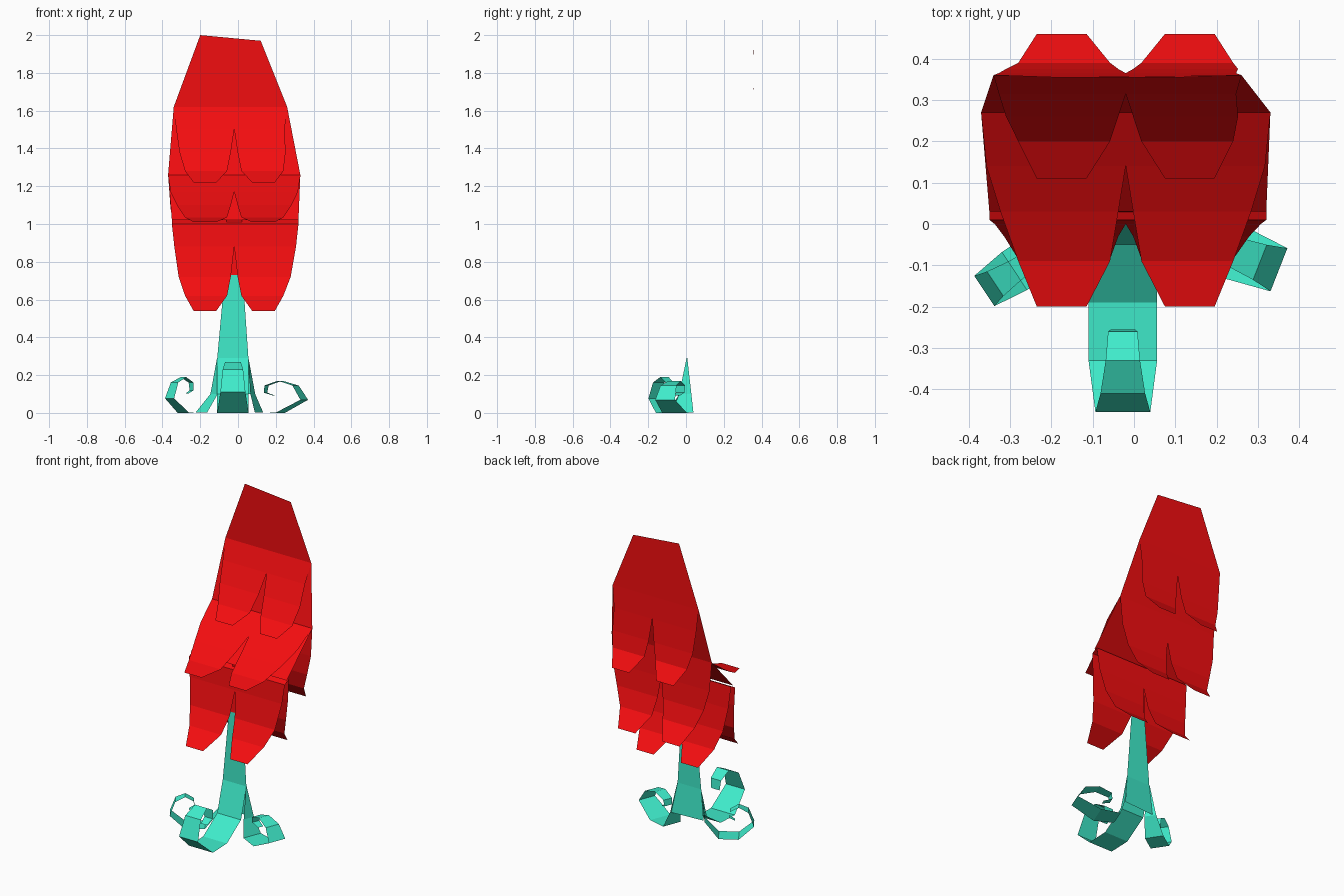
import bpy
from mathutils import Vector

if "Cube" in bpy.data.objects:
    bpy.data.objects.remove(bpy.data.objects["Cube"])


def material(name, rgb):
    m = bpy.data.materials.new(name)
    m.diffuse_color = (*rgb, 1)
    m.use_nodes = True
    m.node_tree.nodes["Principled BSDF"].inputs["Base Color"].default_value = m.diffuse_color
    return m


RED = material("red_foliage", (0.90, 0.004, 0.005))
TEAL = material("teal_bark", (0.05, 0.84, 0.60))
CX = -0.02


def build(name, verts, faces, mat):
    me = bpy.data.meshes.new(name)
    me.from_pydata(verts, [], faces)
    me.materials.append(mat)
    me.update()
    ob = bpy.data.objects.new(name, me)
    bpy.context.collection.objects.link(ob)
    return ob


def sheet(name, rows, mat):
    """Strip of quads from rows of (left point, right point)."""
    verts = [p for row in rows for p in row]
    faces = [(2*i, 2*i+2, 2*i+3, 2*i+1) for i in range(len(rows) - 1)]
    return build(name, verts, faces, mat)


def petals(name, profile, halves):
    """Pair of hanging lobes; profile is five (y, z) rows: root, notch, bend, fold, tip."""
    inner = [0, 0, 0.018, 0.038, 0.095]
    for side, label, half in ((-1, "left", halves[0]), (1, "right", halves[1])):
        outer = [half, half - 0.013, 0.45 * half + 0.55 * 0.265, 0.26, 0.215]
        rows = []
        for (y, z), o, i in zip(profile, outer, inner):
            pair = [(CX + side * o, y, z), (CX + side * i, y, z)]
            rows.append(pair if side < 0 else pair[::-1])
        sheet(f"{name}_{label}", rows, RED)


# backbone sheet carrying the foliage
sheet("crown_sheet", [((-0.20, .355, 2.0), (0.12, .355, 1.97)),
                      ((-0.34, .36, 1.62), (0.26, .36, 1.62)),
                      ((-0.37, .27, 1.26), (0.33, .27, 1.26)),
                      ((-0.35, .03, 1.02), (0.32, .03, 1.02))], RED)
sheet("inner_stem", [((-0.06, .03, 1.02), (0.02, .03, 1.02)),
                     ((-0.07, .01, .73), (0.025, .01, .73))], RED)
sheet("lower_shelf", [((-0.35, .01, 1.0), (0.32, .01, 1.0)),
                      ((-0.35, .05, 1.02), (0.32, .05, 1.02))], RED)

# three tiers of lobes, front and back
TOP, MIDDLE, BOTTOM = (0.32, 0.28), (0.35, 0.35), (0.33, 0.34)
petals("front_lobe_top", [(.36, 1.62), (.315, 1.5), (.26, 1.38), (.20, 1.28), (.11, 1.22)], TOP)
petals("front_lobe_middle", [(.27, 1.26), (.14, 1.17), (.03, 1.1), (-.09, 1.035), (-.20, 1.01)], MIDDLE)
petals("front_lobe_bottom", [(.01, 1.0), (0, .88), (-.03, .72), (-.085, .62), (-.185, .54)], BOTTOM)
petals("back_lobe_top", [(.36, 1.62), (.365, 1.48), (.375, 1.34), (.39, 1.24), (.46, 1.15)], TOP)
petals("back_lobe_middle", [(.27, 1.26), (.275, 1.08), (.285, .95), (.315, .84), (.40, .745)], MIDDLE)
petals("back_lobe_bottom", [(.05, 1.02), (.06, .88), (.08, .74), (.12, .63), (.215, .54)], BOTTOM)

# trunk
sheet("trunk", [((-0.07, .01, .73), (0.025, .01, .73)),
                ((-0.11, .005, .29), (0.055, .005, .29))], TEAL)

CURL = [(0, 0), (.125, .11), (.08, .23), (0, .27), (-.07, .23), (-.075, .17), (-.03, .145)]
TAPER = [1, .8, .65, .5, .43, .35, .25]


def root(name, base, centre, direction, start, length, height, half):
    """Ribbon root: base rows, then a spiral curl at the end."""
    d = Vector((*direction, 0)).normalized()
    n = Vector((-d.y, d.x, 0))
    o = Vector((*centre, 0))
    path = base + [(start + s * length, z * height, half * t)
                   for (s, z), t in zip(CURL, TAPER)]
    rows = []
    for s, z, h in path:
        p = o + d * s + Vector((0, 0, z))
        rows.append((p - n * h, p + n * h))
    sheet(name, rows, TEAL)


# three curled roots
root("front_root", [(-.005, .29, .083), (.05, .1, .083), (.19, 0.005, .083)],
     (-.027, 0), (0, -1), .33, 1.0, 1.0, .083)
root("left_root", [(0, .29, .002), (.02, .1, .035), (.10, 0.003, .055)],
     (-.11, .005), (-.83, -.55), .215, .7, .7, .055)
root("right_root", [(0, .29, .002), (.025, .1, .035), (.06, 0.003, .06)],
     (.055, .005), (.92, -.36), .18, 1.1, .63, .07)

# back of the root flare
sheet("root_flare_back", [((-.11, .005, .29), (.055, .005, .29)),
                          ((-.13, .01, .1), (.085, .025, .1))], TEAL)
